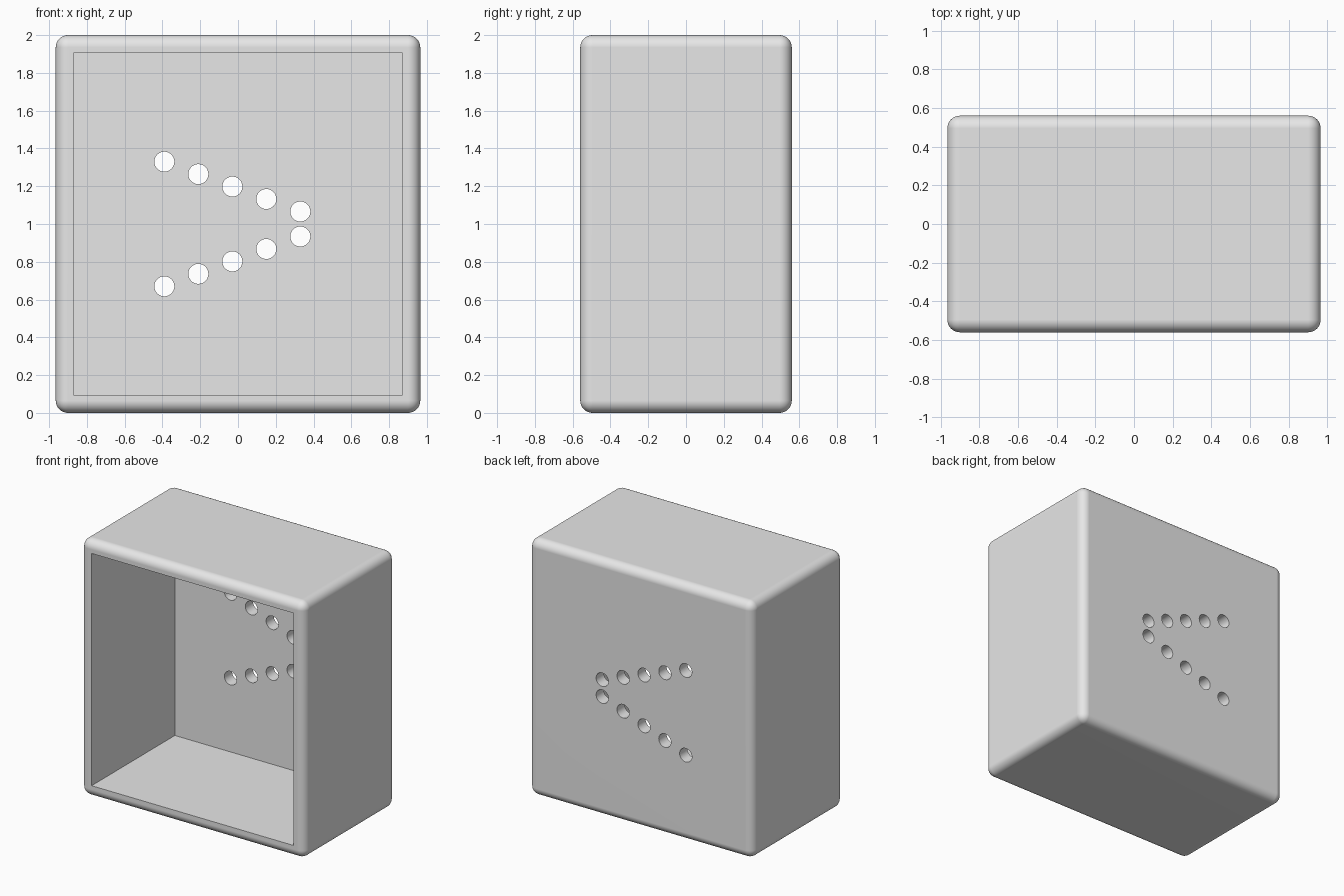
import bpy
import bmesh
import math
from mathutils import Matrix, Vector

if "Cube" in bpy.data.objects:
    bpy.data.objects.remove(bpy.data.objects["Cube"], do_unlink=True)

WIDTH, DEPTH, HEIGHT = 1.93, 1.12, 2.0
WALL = 0.095
ROUND = 0.065
HOLE_RADIUS = 0.053

grey = bpy.data.materials.new("plain grey")
grey.use_nodes = True
grey.diffuse_color = (0.8, 0.8, 0.8, 1)
grey.node_tree.nodes["Principled BSDF"].inputs["Base Color"].default_value = grey.diffuse_color


def add_object(name, bm):
    mesh = bpy.data.meshes.new(name)
    bm.to_mesh(mesh)
    bm.free()
    mesh.materials.append(grey)
    obj = bpy.data.objects.new(name, mesh)
    bpy.context.collection.objects.link(obj)
    return obj


def add_box(bm, size, centre):
    matrix = Matrix.Translation(centre) @ Matrix.Diagonal((*size, 1))
    bmesh.ops.create_cube(bm, size=1, matrix=matrix)


def cut(target, cutter):
    cutter.hide_render = True
    mod = target.modifiers.new(cutter.name, 'BOOLEAN')
    mod.operation = 'DIFFERENCE'
    mod.solver = 'EXACT'
    mod.object = cutter
    bpy.ops.object.modifier_apply(modifier=mod.name)
    bpy.data.objects.remove(cutter, do_unlink=True)


# Outer shell with rounded edges
bm = bmesh.new()
add_box(bm, (WIDTH, DEPTH, HEIGHT), Vector((0, 0, HEIGHT / 2)))
bmesh.ops.bevel(bm, geom=bm.edges[:], offset=ROUND, segments=8,
                profile=0.5, affect='EDGES')
housing = add_object("housing", bm)
bpy.ops.object.select_all(action='DESELECT')
bpy.context.view_layer.objects.active = housing
housing.select_set(True)

# Cavity open at the front
bm = bmesh.new()
add_box(bm, (WIDTH - 2 * WALL, DEPTH, HEIGHT - 2 * WALL),
        Vector((0, -WALL, HEIGHT / 2)))
cut(housing, add_object("cavity_cutter", bm))

# Two converging rows of round holes through the back wall
bm = bmesh.new()
for side in (-1, 1):
    for i in range(5):
        x = -0.39 + 0.18 * i
        z = HEIGHT / 2 + side * (0.33 - 0.066 * i)
        matrix = Matrix.Translation((x, DEPTH / 2, z)) @ Matrix.Rotation(math.pi / 2, 4, 'X')
        bmesh.ops.create_cone(bm, cap_ends=True, segments=32, radius1=HOLE_RADIUS,
                              radius2=HOLE_RADIUS, depth=0.5, matrix=matrix)
cut(housing, add_object("hole_cutter", bm))

# Smooth rounded edges, flat walls
bpy.ops.object.shade_smooth_by_angle(angle=math.radians(30))
weighted = housing.modifiers.new("even_shading", 'WEIGHTED_NORMAL')
weighted.keep_sharp = True
